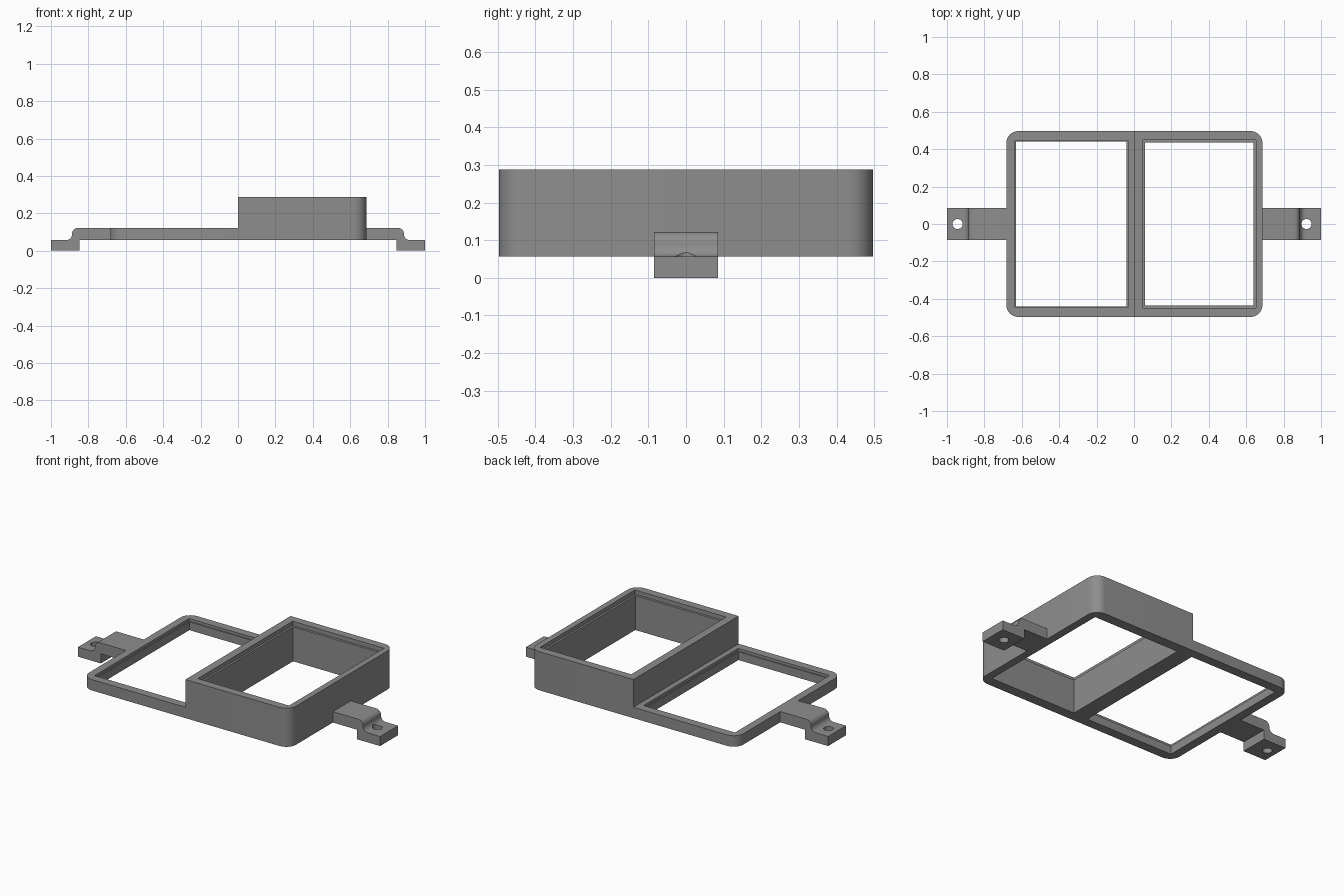
import bpy, bmesh, math

if "Cube" in bpy.data.objects:
    bpy.data.objects.remove(bpy.data.objects["Cube"])

grey = bpy.data.materials.new("mid grey")
grey.diffuse_color = (0.27, 0.27, 0.27, 1)
grey.use_nodes = True
grey.node_tree.nodes["Principled BSDF"].inputs["Base Color"].default_value = grey.diffuse_color


def prism(name, pts, vec):
    """Extrude a closed outline of 3D points along vec."""
    bm = bmesh.new()
    face = bm.faces.new([bm.verts.new(p) for p in pts])
    res = bmesh.ops.extrude_face_region(bm, geom=[face])
    bmesh.ops.translate(bm, vec=vec, verts=[g for g in res["geom"] if isinstance(g, bmesh.types.BMVert)])
    bmesh.ops.recalc_face_normals(bm, faces=bm.faces)
    me = bpy.data.meshes.new(name)
    bm.to_mesh(me)
    bm.free()
    me.materials.append(grey)
    ob = bpy.data.objects.new(name, me)
    bpy.context.collection.objects.link(ob)
    return ob


def block(name, x0, x1, y, z0, z1):
    return prism(name, [(x0, -y, z0), (x1, -y, z0), (x1, y, z0), (x0, y, z0)], (0, 0, z1 - z0))


def cut(target, cutter):
    mod = target.modifiers.new(cutter.name, "BOOLEAN")
    mod.operation, mod.solver, mod.object = "DIFFERENCE", "EXACT", cutter
    cutter.hide_render = True
    cutter.display_type = "WIRE"
    cutter.hide_set(True)


def arc(cx, cy, r, a0, a1, n=8):
    return [(cx + r * math.cos(math.radians(a0 + (a1 - a0) * i / n)),
             cy + r * math.sin(math.radians(a0 + (a1 - a0) * i / n))) for i in range(n + 1)]


def smooth(ob):
    bpy.ops.object.select_all(action="DESELECT")
    ob.select_set(True)
    bpy.context.view_layer.objects.active = ob
    bpy.ops.object.shade_smooth_by_angle(angle=math.radians(30))


BASE, LOW, HIGH = 0.057, 0.122, 0.288
X0, X1, Y, R = -0.683, 0.687, 0.497, 0.065

# Double frame: rounded slab, stepped down on the left half
outline = (arc(X1 - R, Y - R, R, 0, 90) + arc(X0 + R, Y - R, R, 90, 180)
           + arc(X0 + R, R - Y, R, 180, 270) + arc(X1 - R, R - Y, R, 270, 360))
frame = prism("double_frame", [(x, y, BASE) for x, y in outline], (0, 0, HIGH - BASE))
smooth(frame)
cut(frame, block("step_cutter", -0.9, 0.0, 0.7, LOW, 0.5))

# Window openings, each with a narrow ledge below the rim
cut(frame, block("left_opening_cutter", -0.630, -0.039, 0.440, -0.1, 0.4))
cut(frame, block("left_rebate_cutter", -0.637, -0.032, 0.447, LOW - 0.016, 0.4))
cut(frame, block("right_opening_cutter", 0.060, 0.640, 0.435, -0.1, 0.5))
cut(frame, block("right_rebate_cutter", 0.048, 0.652, 0.449, HIGH - 0.025, 0.5))

# Mounting tabs: stepped profile with rounded shoulder, and a screw hole
F = 0.031
for name, s, root, hole_x in (("left_tab", -1, 0.683, 0.943), ("right_tab", 1, 0.687, 0.922)):
    profile = [(root, BASE), (0.848, BASE), (0.848, 0), (1, 0), (1, BASE)]
    profile += arc(0.887 + F, BASE + F, F, 270, 180)
    profile += arc(0.887 - F, LOW - F, F, 0, 90)
    profile += [(root, LOW)]
    tab = prism(name, [(s * x, -0.085, z) for x, z in profile], (0, 0.17, 0))
    smooth(tab)
    drill = prism(name + "_drill", [(s * hole_x + x, y, -0.1) for x, y in arc(0, 0, 0.027, 0, 345, 23)],
                  (0, 0, 0.4))
    cut(tab, drill)
